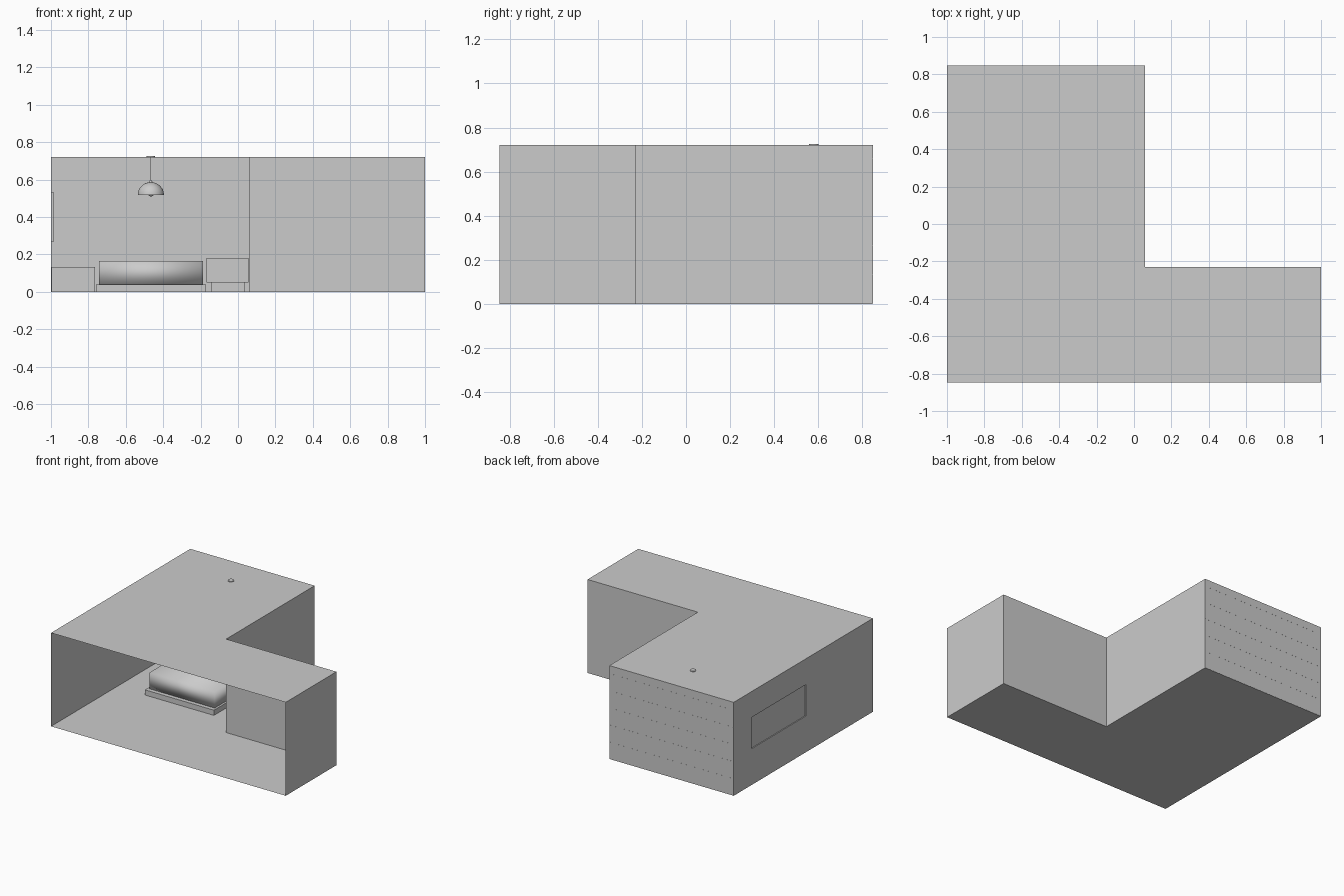
import bpy, bmesh, math

if "Cube" in bpy.data.objects:
    bpy.data.objects.remove(bpy.data.objects["Cube"])

H, D, STEP_X, STEP_Y = 0.72, 0.847, 0.06, -0.23


def mesh_object(name, verts, faces):
    me = bpy.data.meshes.new(name)
    me.from_pydata(verts, [], faces)
    ob = bpy.data.objects.new(name, me)
    bpy.context.collection.objects.link(ob)
    return ob


def box(name, x0, x1, y0, y1, z0, z1):
    v = [(x, y, z) for x in (x0, x1) for y in (y0, y1) for z in (z0, z1)]
    f = [(0, 1, 3, 2), (4, 6, 7, 5), (0, 4, 5, 1), (2, 3, 7, 6), (0, 2, 6, 4), (1, 5, 7, 3)]
    return mesh_object(name, v, f)


def inset_panel(ob, axis, sign, thickness, depth):
    """Inset the face looking along the axis and push it inwards."""
    bm = bmesh.new()
    bm.from_mesh(ob.data)
    bmesh.ops.recalc_face_normals(bm, faces=bm.faces)
    face = max(bm.faces, key=lambda f: f.normal[axis] * sign)
    bmesh.ops.inset_region(bm, faces=[face], thickness=thickness)
    bmesh.ops.inset_region(bm, faces=[face], thickness=0.0, depth=-depth)
    bm.to_mesh(ob.data)
    bm.free()


def lathe(name, profile, cx, cy, n=32):
    """Spin an (r, z) profile about a vertical axis."""
    verts = [(cx + r * math.cos(2 * math.pi * i / n), cy + r * math.sin(2 * math.pi * i / n), z)
             for r, z in profile for i in range(n)]
    faces = [(j * n + i, j * n + (i + 1) % n, (j + 1) * n + (i + 1) % n, (j + 1) * n + i)
             for j in range(len(profile) - 1) for i in range(n)]
    ob = mesh_object(name, verts, faces)
    bm = bmesh.new()
    bm.from_mesh(ob.data)
    bmesh.ops.remove_doubles(bm, verts=bm.verts, dist=1e-5)
    bmesh.ops.recalc_face_normals(bm, faces=bm.faces)
    bm.to_mesh(ob.data)
    bm.free()
    bpy.context.view_layer.objects.active = ob
    ob.select_set(True)
    bpy.ops.object.shade_smooth_by_angle(angle=math.radians(40))
    ob.select_set(False)
    return ob


# L-shaped floor and ceiling
plan = [(-1, -D), (1, -D), (1, STEP_Y), (STEP_X, STEP_Y), (STEP_X, D), (-1, D)]
mesh_object("floor", [(x, y, 0) for x, y in plan], [tuple(range(6))])
mesh_object("ceiling", [(x, y, H) for x, y in plan], [tuple(range(6))])

# Thin walls, front side left open
for i, name in enumerate(["right_wall", "step_wall", "inner_wall", "back_wall"], 1):
    (xa, ya), (xb, yb) = plan[i], plan[i + 1]
    mesh_object(name, [(xa, ya, 0), (xb, yb, 0), (xb, yb, H), (xa, ya, H)], [(0, 1, 2, 3)])

# Left wall with a window opening
WY0, WY1, WZ0, WZ1 = -0.04, 0.64, 0.27, 0.53
ys, zs = [-D, WY0, WY1, D], [0, WZ0, WZ1, H]
mesh_object("left_wall", [(-1, y, z) for y in ys for z in zs],
            [(a * 4 + b, a * 4 + b + 1, a * 4 + b + 5, a * 4 + b + 4)
             for a in range(3) for b in range(3) if (a, b) != (1, 1)])

# Window frame and glass
frame = box("window_frame", -1, -0.985, WY0, WY1, WZ0, WZ1)
inset_panel(frame, 0, -1, 0.013, 0.007)
inset_panel(frame, 0, 1, 0.013, 0.007)

# Horizontal planks lining the back wall
for i in range(6):
    z0 = i * 0.132
    box(f"plank_{i + 1}", -1, STEP_X, D - 0.001, D + 0.0005, z0 + 0.001, min(z0 + 0.131, H))

# Bed
CX = -0.466
box("bed_base", CX - 0.294, CX + 0.294, -0.047, D - 0.003, 0, 0.04)
mattress = box("mattress", CX - 0.278, CX + 0.278, -0.015, D - 0.005, 0.04, 0.165)
mattress.data.polygons.foreach_set("use_smooth", [True] * 6)

# Low cabinet left of the bed
cab = box("left_cabinet", -0.998, -0.765, 0.62, D - 0.003, 0.0, 0.133)
inset_panel(cab, 1, -1, 0.008, 0.008)

# Raised nightstand right of the bed, on a plinth
stand = box("right_nightstand", -0.168, 0.055, 0.62, D - 0.003, 0.05, 0.18)
inset_panel(stand, 1, -1, 0.007, 0.008)
box("nightstand_plinth", -0.145, 0.038, 0.645, D - 0.02, 0, 0.05)

# Pendant lamp
LY = 0.58
lathe("ceiling_cap", [(0, 0.725), (0.022, 0.725), (0.022, 0.717), (0, 0.717)], CX, LY)
lathe("lamp_cord", [(0.002, 0.72), (0.002, 0.59)], CX, LY, 8)
arc = [math.radians(a) for a in range(0, 91, 10)]
outer = [(0.07 * math.cos(a), 0.518 + 0.068 * math.sin(a)) for a in arc]
inner = [(0.067 * math.cos(a), 0.518 + 0.065 * math.sin(a)) for a in reversed(arc)]
lathe("lamp_shade", inner + outer, CX, LY)
lathe("lamp_neck", [(0, 0.597), (0.006, 0.595), (0.009, 0.584), (0, 0.582)], CX, LY, 16)
lathe("lamp_bulb", [(0.018 * math.sin(math.pi * k / 10), 0.528 - 0.018 * math.cos(math.pi * k / 10))
                    for k in range(11)], CX, LY, 16)
